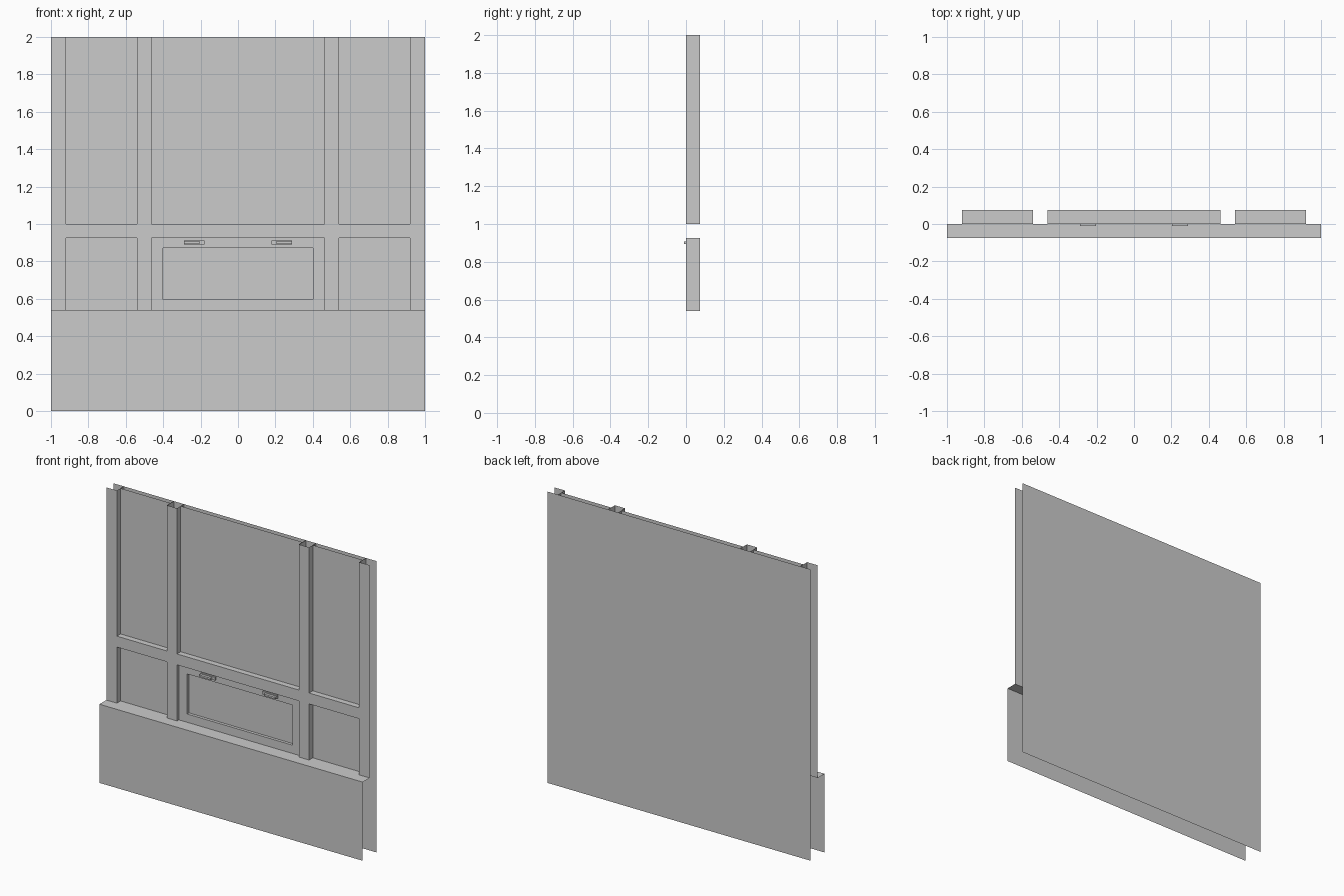
import bpy, bmesh

if "Cube" in bpy.data.objects:
    bpy.data.objects.remove(bpy.data.objects["Cube"])

BASE_Y, FACE_Y, BACK_Y = -0.075, 0.0, 0.075
LEDGE_Z = 0.54


def make_object(name, quads):
    """Build one mesh object from a few four-corner faces."""
    bm = bmesh.new()
    for q in quads:
        bm.faces.new([bm.verts.new(p) for p in q])
    bmesh.ops.remove_doubles(bm, verts=bm.verts, dist=1e-5)
    mesh = bpy.data.meshes.new(name)
    bm.to_mesh(mesh)
    bm.free()
    obj = bpy.data.objects.new(name, mesh)
    bpy.context.collection.objects.link(obj)
    return obj


def sheet(x0, x1, z0, z1, y):
    return [(x0, y, z0), (x1, y, z0), (x1, y, z1), (x0, y, z1)]


def flat(x0, x1, y0, y1, z):
    return [(x0, y0, z), (x1, y0, z), (x1, y1, z), (x0, y1, z)]


def side(x, y0, y1, z0, z1):
    return [(x, y0, z0), (x, y1, z0), (x, y1, z1), (x, y0, z1)]


def reveal(x0, x1, z0, z1, y0, y1, top=True):
    """Inner walls of an opening, facing into it."""
    walls = [flat(x0, x1, y0, y1, z0),
             side(x0, y0, y1, z0, z1), side(x1, y0, y1, z0, z1)[::-1]]
    if top:
        walls.append(flat(x0, x1, y0, y1, z1)[::-1])
    return walls


def box(name, x0, x1, y0, y1, z0, z1):
    return make_object(name, [
        sheet(x0, x1, z0, z1, y0), sheet(x0, x1, z0, z1, y1)[::-1],
        flat(x0, x1, y0, y1, z1), flat(x0, x1, y0, y1, z0)[::-1],
        side(x1, y0, y1, z0, z1), side(x0, y0, y1, z0, z1)[::-1]])


# Full back sheet
make_object("back_sheet", [sheet(-1, 1, 0, 2, BACK_Y)[::-1]])

# Projecting lower wall and its ledge
make_object("base_wall", [sheet(-1, 1, 0, LEDGE_Z, BASE_Y),
                          flat(-1, 1, BASE_Y, FACE_Y, LEDGE_Z)])

# Framework front: posts and cross rail around six openings
xs = [-1, -0.92, -0.54, -0.463, 0.463, 0.54, 0.92, 1]
zs = [LEDGE_Z, 0.925, 1.0, 2.0]
frame, panels = [], []
for i in range(7):
    for j in range(3):
        x0, x1, z0, z1 = xs[i], xs[i + 1], zs[j], zs[j + 1]
        if i % 2 == 0 or j == 1:
            frame.append(sheet(x0, x1, z0, z1, FACE_Y))
        else:
            frame += reveal(x0, x1, z0, z1, FACE_Y, BACK_Y, top=(j == 0))
            if not (i == 3 and j == 0):
                panels.append((x0, x1, z0, z1))
make_object("frame", frame)
make_object("infill_panels", [sheet(*p, 0.04) for p in panels])

# Centre hatch: raised border around a recessed panel
hx, hz0, hz1, hy = 0.40, 0.597, 0.872, 0.02
gx = [-0.463, -hx, hx, 0.463]
gz = [LEDGE_Z, hz0, hz1, 0.925]
hatch = [sheet(gx[i], gx[i + 1], gz[j], gz[j + 1], hy)
         for i in range(3) for j in range(3) if (i, j) != (1, 1)]
hatch += reveal(-hx, hx, hz0, hz1, hy, 0.04)
hatch.append(sheet(-hx, hx, hz0, hz1, 0.04))
make_object("hatch", hatch)

# Pair of slide latches above the hatch panel
for s, label in ((-1, "left"), (1, "right")):
    def span(a, b):
        return sorted((s * a, s * b))
    box("latch_bolt_" + label, *span(0.18, 0.29), 0.008, hy, 0.89, 0.912)
    box("latch_handle_" + label, *span(0.203, 0.289), -0.01, 0.008, 0.895, 0.907)
